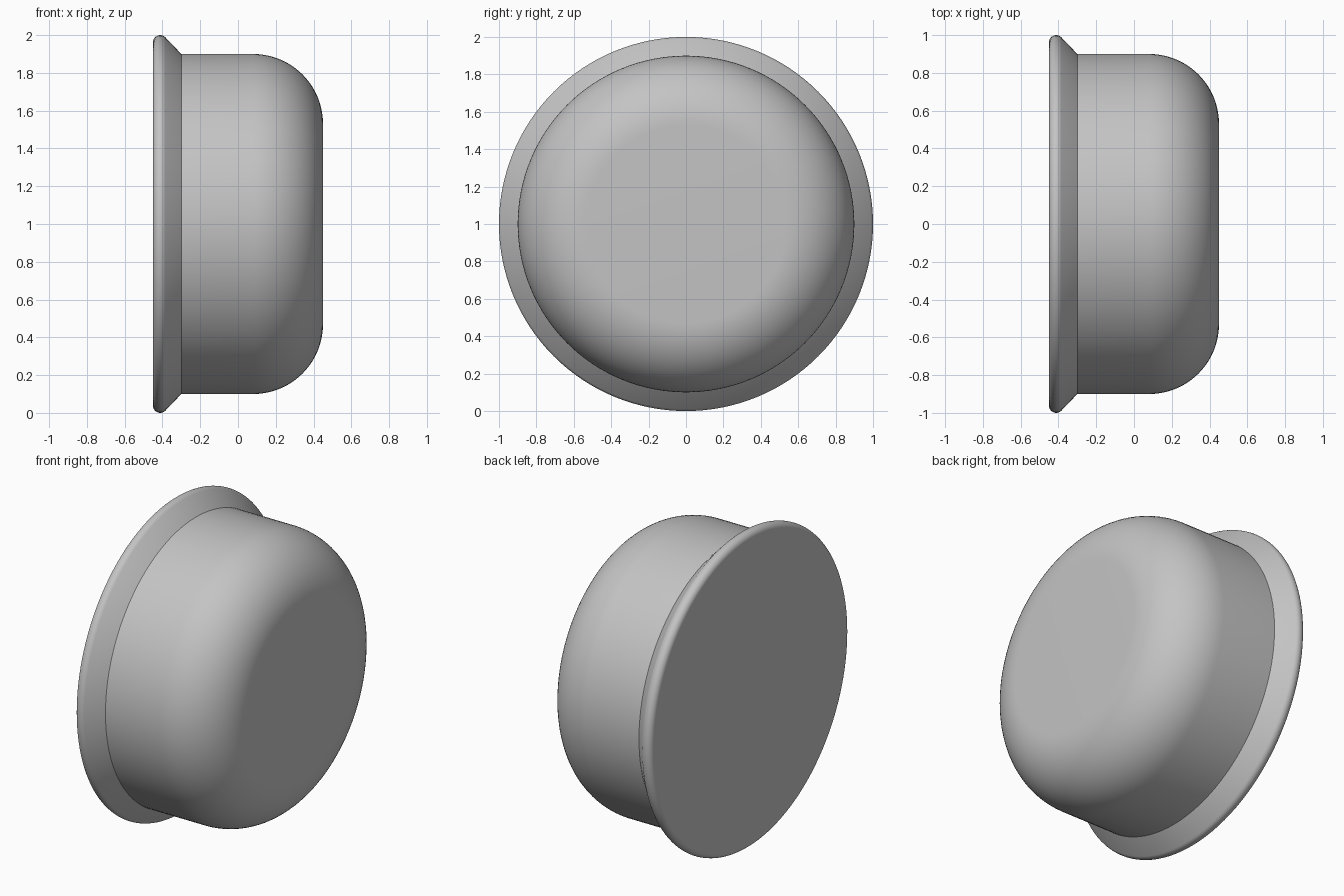
import bpy
import bmesh
from math import sin, cos, pi, radians
from mathutils import Matrix, Vector

cube = bpy.data.objects.get("Cube")
if cube:
    bpy.data.objects.remove(cube, do_unlink=True)

SEGMENTS = 128


def arc(cx, cr, radius, start, end, steps):
    """Points (axial, radial) along a circular arc, angles in degrees."""
    angles = [radians(start + (end - start) * i / steps) for i in range(steps + 1)]
    return [(cx + radius * cos(a), cr + radius * sin(a)) for a in angles]


# Single neutral grey
grey = bpy.data.materials.new("plain grey")
grey.use_nodes = True
colour = (0.55, 0.55, 0.55, 1)
grey.diffuse_color = colour
grey.node_tree.nodes["Principled BSDF"].inputs["Base Color"].default_value = colour

# Profile: flat back, rounded flange lip, bevel, straight wall, rounded front
profile = [(-0.45, 0)]
profile += arc(-0.412, 0.962, 0.038, 180, 45, 12)
profile += [(-0.30, 0.90)]
profile += arc(0.08, 0.53, 0.37, 90, 0, 20)
profile += [(0.45, 0)]

# Revolve the profile around the x axis
bm = bmesh.new()
verts = [bm.verts.new((x, 0, r)) for x, r in profile]
edges = [bm.edges.new(pair) for pair in zip(verts, verts[1:])]
bmesh.ops.spin(bm, geom=verts + edges, cent=(0, 0, 0), axis=(1, 0, 0),
               angle=2 * pi, steps=SEGMENTS, use_merge=True)
bmesh.ops.remove_doubles(bm, verts=bm.verts, dist=0.0005)
bmesh.ops.recalc_face_normals(bm, faces=bm.faces)
bmesh.ops.transform(bm, matrix=Matrix.Translation(Vector((0, 0, 1))), verts=bm.verts)

mesh = bpy.data.meshes.new("flanged_knob")
bm.to_mesh(mesh)
bm.free()
mesh.materials.append(grey)

knob = bpy.data.objects.new("flanged_knob", mesh)
bpy.context.collection.objects.link(knob)

# Smooth surfaces with a crisp crease where the flange meets the wall
bpy.ops.object.select_all(action="DESELECT")
knob.select_set(True)
bpy.context.view_layer.objects.active = knob
bpy.ops.object.shade_smooth_by_angle(angle=radians(30))
